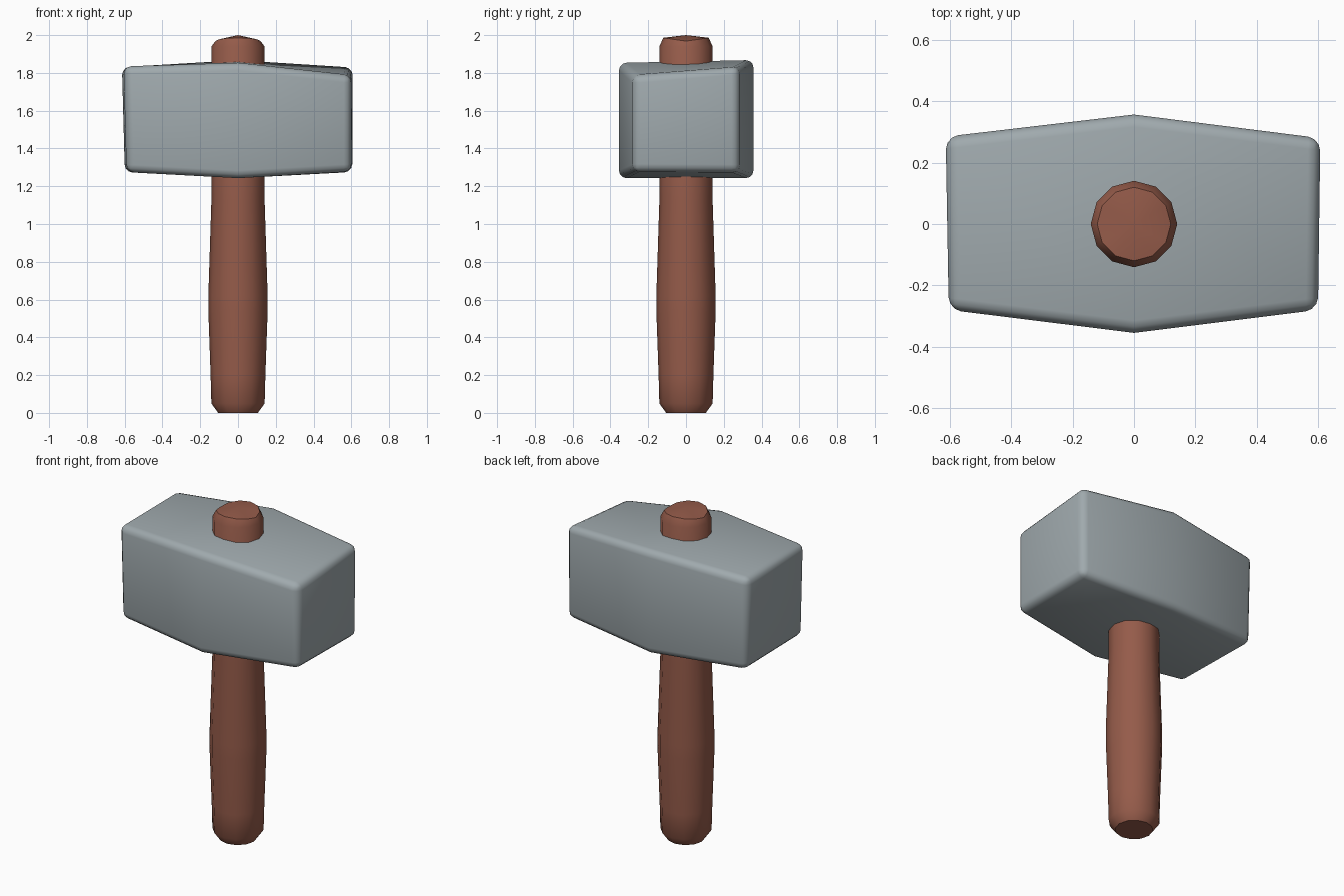
import bpy, bmesh, math

if "Cube" in bpy.data.objects:
    bpy.data.objects.remove(bpy.data.objects["Cube"])


def material(name, rgb):
    mat = bpy.data.materials.new(name)
    mat.diffuse_color = (*rgb, 1)
    mat.use_nodes = True
    mat.node_tree.nodes["Principled BSDF"].inputs["Base Color"].default_value = mat.diffuse_color
    return mat


def loft(name, rings, mat, apex=None):
    """Bridge matching rings of points; close the ends with faces or an apex."""
    bm = bmesh.new()
    loops = [[bm.verts.new(p) for p in ring] for ring in rings]
    n = len(loops[0])
    for a, b in zip(loops, loops[1:]):
        for i in range(n):
            j = (i + 1) % n
            bm.faces.new((a[i], a[j], b[j], b[i]))
    bm.faces.new(loops[0][::-1])
    if apex:
        tip = bm.verts.new(apex)
        for i in range(n):
            bm.faces.new((loops[-1][i], loops[-1][(i + 1) % n], tip))
    else:
        bm.faces.new(loops[-1])
    bmesh.ops.recalc_face_normals(bm, faces=bm.faces)
    mesh = bpy.data.meshes.new(name)
    bm.to_mesh(mesh)
    bm.free()
    mesh.materials.append(mat)
    obj = bpy.data.objects.new(name, mesh)
    bpy.context.collection.objects.link(obj)
    return obj


def smooth(obj, degrees):
    bpy.ops.object.select_all(action='DESELECT')
    obj.select_set(True)
    bpy.context.view_layer.objects.active = obj
    bpy.ops.object.shade_smooth_by_angle(angle=math.radians(degrees))


wood = material("wood", (0.30, 0.105, 0.068))
stone = material("stone", (0.35, 0.40, 0.42))

# Head: slightly uneven block, fattest in the middle
head = loft("hammer_head", [
    [(-0.59, -0.28, 1.275), (-0.60, 0.285, 1.275), (-0.615, 0.285, 1.83), (-0.605, -0.28, 1.835)],
    [(0, -0.355, 1.243), (0, 0.357, 1.243), (0, 0.357, 1.868), (0, -0.355, 1.853)],
    [(0.60, -0.28, 1.278), (0.605, 0.28, 1.275), (0.608, 0.28, 1.832), (0.60, -0.28, 1.785)],
], stone)
bevel = head.modifiers.new("rounded_edges", 'BEVEL')
bevel.width = 0.04
bevel.segments = 3
bevel.limit_method = 'ANGLE'
bevel.angle_limit = math.radians(40)
smooth(head, 180)

# Handle: twelve-sided, swollen at the grip, with a shallow roof-like tip
SIDES = 12
angles = [2 * math.pi * i / SIDES for i in range(SIDES)]
profile = [(0.105, 0.0), (0.141, 0.05), (0.145, 0.2), (0.157, 0.54),
           (0.157, 0.62), (0.141, 1.12), (0.141, 1.94)]
rings = [[(r * math.cos(a), r * math.sin(a), z) for a in angles] for r, z in profile]
rings.append([(0.12 * math.cos(a), 0.12 * math.sin(a), 1.968 + 0.018 * abs(math.sin(a)))
              for a in angles])
handle = loft("handle", rings, wood, apex=(0, 0, 2.0))
smooth(handle, 35)
